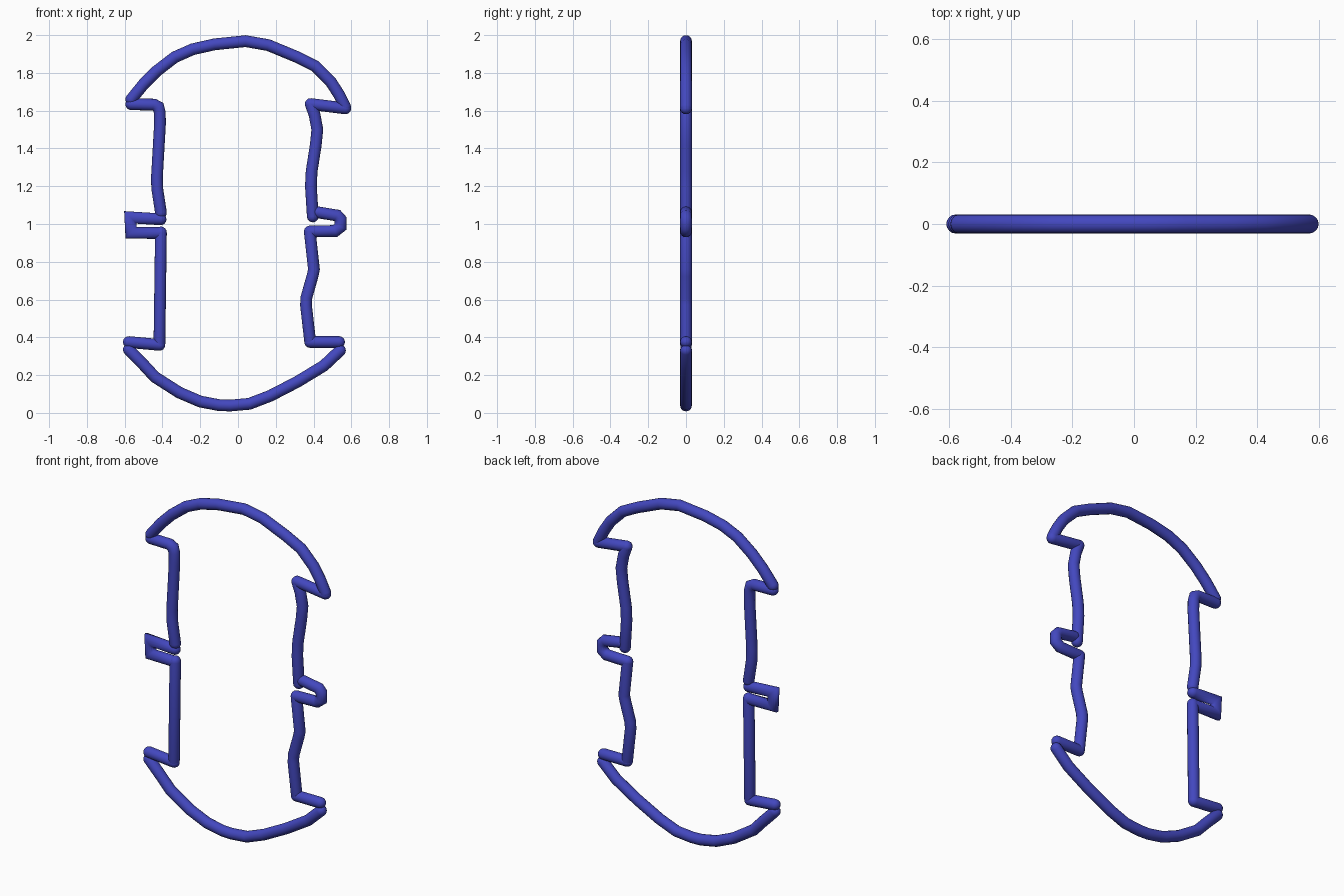
import bpy, bmesh, math
from mathutils import Vector

if "Cube" in bpy.data.objects:
    bpy.data.objects.remove(bpy.data.objects["Cube"])

R = 0.031       # tube radius
SIDES = 16

blue = bpy.data.materials.new("blue")
blue.diffuse_color = (0.056, 0.064, 0.52, 1)
blue.use_nodes = True
blue.node_tree.nodes["Principled BSDF"].inputs["Base Color"].default_value = blue.diffuse_color


def tube(name, pts):
    """Mitred round tube along (x, z) points, with hemispherical ends."""
    p = [Vector((x, 0, z)) for x, z in pts]
    d = [(b - a).normalized() for a, b in zip(p, p[1:])]
    side = lambda v: Vector((-v.z, 0, v.x))
    rings = []  # centre, in-plane radius vector, depth radius
    caps = [math.radians(a) for a in (85, 65, 45, 22)]
    for a in caps:
        rings.append((p[0] - d[0] * R * math.sin(a), side(d[0]) * R * math.cos(a), R * math.cos(a)))
    rings.append((p[0], side(d[0]) * R, R))
    for i in range(1, len(p) - 1):
        n = side((d[i - 1] + d[i]).normalized())
        rings.append((p[i], n * R / max(0.5, n.dot(side(d[i]))), R))
    rings.append((p[-1], side(d[-1]) * R, R))
    for a in reversed(caps):
        rings.append((p[-1] + d[-1] * R * math.sin(a), side(d[-1]) * R * math.cos(a), R * math.cos(a)))

    bm = bmesh.new()
    loops = []
    for c, n, r in rings:
        loops.append([bm.verts.new(c + n * math.cos(t) + Vector((0, r * math.sin(t), 0)))
                      for t in (2 * math.pi * k / SIDES for k in range(SIDES))])
    for a, b in zip(loops, loops[1:]):
        for k in range(SIDES):
            j = (k + 1) % SIDES
            bm.faces.new((a[k], a[j], b[j], b[k]))
    bm.faces.new(loops[0])
    bm.faces.new(loops[-1])
    bmesh.ops.recalc_face_normals(bm, faces=bm.faces)
    for f in bm.faces:
        f.smooth = True
    me = bpy.data.meshes.new(name)
    bm.to_mesh(me)
    bm.free()
    me.materials.append(blue)
    ob = bpy.data.objects.new(name, me)
    bpy.context.collection.objects.link(ob)


# Upper arch and its ledges
tube("top_arch", [(-.565, 1.66), (-.50, 1.74), (-.43, 1.81), (-.335, 1.883), (-.24, 1.925),
                  (-.125, 1.951), (.04, 1.968), (.16, 1.947), (.31, 1.885), (.41, 1.835),
                  (.49, 1.755), (.535, 1.685), (.568, 1.618)])
tube("top_right_ledge", [(.568, 1.612), (.385, 1.635)])

# Right side, with a small tab at mid height
tube("right_upper_side", [(.385, 1.635), (.405, 1.58), (.42, 1.50), (.412, 1.42), (.39, 1.28),
                          (.386, 1.20), (.396, 1.04)])
tube("right_tab", [(.42, 1.062), (.525, 1.045), (.543, 1.025), (.543, .985),
                   (.515, .963), (.38, .96)])
tube("right_lower_side", [(.38, .96), (.402, .76), (.396, .73), (.362, .61), (.36, .57), (.382, .378)])
tube("bottom_right_ledge", [(.382, .375), (.535, .375)])

# Lower arch and its left ledge
tube("bottom_arch", [(.54, .33), (.455, .25), (.315, .165), (.17, .09), (.06, .048), (-.04, .039),
                     (-.10, .041), (-.20, .06), (-.31, .107), (-.44, .19), (-.50, .255), (-.578, .335)])
tube("bottom_left_ledge", [(-.578, .375), (-.416, .36)])

# Left side, with a square tab at mid height
tube("left_lower_side", [(-.416, .365), (-.408, .955)])
tube("left_tab", [(-.41, .952), (-.566, .954), (-.57, 1.035), (-.41, 1.025)])
tube("left_upper_side", [(-.408, 1.06), (-.428, 1.19), (-.429, 1.25), (-.413, 1.53), (-.414, 1.59),
                         (-.422, 1.62), (-.445, 1.632), (-.565, 1.634)])
